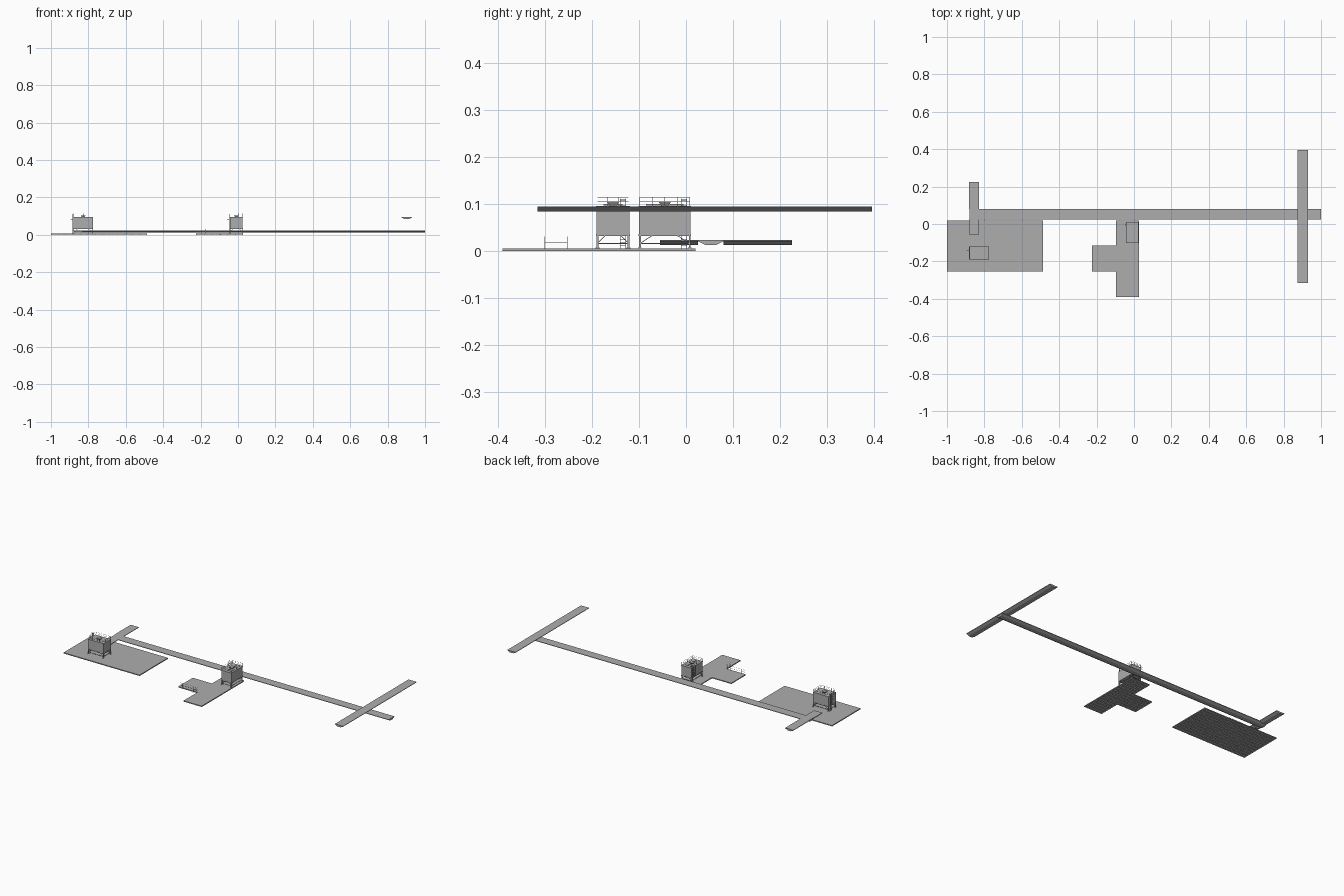
import bpy, bmesh
from mathutils import Vector, Matrix

if "Cube" in bpy.data.objects:
    bpy.data.objects.remove(bpy.data.objects["Cube"])

grey = bpy.data.materials.new("steel_grey")
grey.use_nodes = True
grey.diffuse_color = (0.42, 0.42, 0.42, 1)
grey.node_tree.nodes["Principled BSDF"].inputs["Base Color"].default_value = grey.diffuse_color


def finish(name, bm):
    bmesh.ops.recalc_face_normals(bm, faces=bm.faces)
    mesh = bpy.data.meshes.new(name)
    bm.to_mesh(mesh)
    bm.free()
    mesh.materials.append(grey)
    ob = bpy.data.objects.new(name, mesh)
    bpy.context.collection.objects.link(ob)
    return ob


def box(bm, lo, hi):
    lo, hi = Vector(lo), Vector(hi)
    m = Matrix.Translation((lo + hi) / 2) @ Matrix.Diagonal((*(hi - lo), 1))
    return bmesh.ops.create_cube(bm, size=1, matrix=m)


def bar(bm, a, b, w):
    a, b = Vector(a), Vector(b)
    d = b - a
    m = (Matrix.Translation((a + b) / 2) @ d.to_track_quat('Z', 'Y').to_matrix().to_4x4()
         @ Matrix.Diagonal((w, w, d.length, 1)))
    bmesh.ops.create_cube(bm, size=1, matrix=m)


def steps(a, b, n):
    return [a + (b - a) * i / n for i in range(n + 1)]


# Walkways: thin deck with a shallow tapering belly, extruded along its length
def walkway(name, start, end, top, axis):
    bm = bmesh.new()
    half = 0.0275
    section = [(-half, 0), (half, 0), (half, -0.003), (half * 0.4, -0.011),
               (-half * 0.4, -0.011), (-half, -0.003)]
    rings = []
    for p in (start, end):
        ring = []
        for u, v in section:
            co = (p[0], p[1] + u, top + v) if axis == 'x' else (p[0] + u, p[1], top + v)
            ring.append(bm.verts.new(co))
        rings.append(ring)
    n = len(section)
    for i in range(n):
        j = (i + 1) % n
        bm.faces.new((rings[0][i], rings[0][j], rings[1][j], rings[1][i]))
    for ring in rings:
        bm.faces.new(ring)
    finish(name, bm)


walkway("main_walkway", (-0.88, 0.0525), (1.0, 0.0525), 0.024, 'x')
walkway("short_walkway_front", (-0.855, -0.055), (-0.855, 0.025), 0.024, 'y')
walkway("short_walkway_back", (-0.855, 0.08), (-0.855, 0.225), 0.024, 'y')
walkway("high_walkway", (0.9025, -0.315), (0.9025, 0.395), 0.095, 'y')


# Platforms: deck plate over a grid of beams
def platform(name, x0, x1, y0, y1):
    bm = bmesh.new()
    box(bm, (x0, y0, 0.004), (x1, y1, 0.006))
    w = 0.0015
    for x in steps(x0 + w, x1 - w, max(3, round((x1 - x0) / 0.04))):
        box(bm, (x - w, y0, 0), (x + w, y1, 0.004))
    for y in steps(y0 + w, y1 - w, max(3, round((y1 - y0) / 0.025))):
        box(bm, (x0, y - w, 0.0005), (x1, y + w, 0.004))
    finish(name, bm)


platform("large_platform", -1.0, -0.487, -0.255, 0.02)
platform("stem_platform", -0.095, 0.028, -0.39, 0.02)
platform("side_platform", -0.225, -0.095, -0.255, -0.115)


# Railings: posts and two rails along a path
def railing(bm, points, z, height, gap=0.025, w=0.0007):
    for a, b in zip(points, points[1:]):
        a, b = Vector((*a, z)), Vector((*b, z))
        for f in (0.5, 1):
            up = Vector((0, 0, height * f))
            bar(bm, a + up, b + up, w)
        for t in steps(0, 1, max(1, round((b - a).length / gap))):
            p = a.lerp(b, t)
            bar(bm, p, p + Vector((0, 0, height)), w)


bm = bmesh.new()
railing(bm, [(-0.222, -0.252), (-0.098, -0.252), (-0.098, -0.3)], 0.006, 0.025)
finish("platform_railing", bm)


# Tank units: body on braced legs, with roof fittings, railing and a ladder
def unit(name, x0, x1, y0, y1):
    bm = bmesh.new()
    box(bm, (x0, y0, 0.035), (x1, y1, 0.094))
    finish(name + "_body", bm)

    bm = bmesh.new()
    e = 0.002
    box(bm, (x0 - 0.001, y0 - 0.001, 0.032), (x1 + 0.001, y1 + 0.001, 0.036))
    box(bm, (x0 - 0.001, y0 - 0.001, 0.093), (x1 + 0.001, y1 + 0.001, 0.096))
    corners = [(x0 + e, y0 + e), (x1 - e, y0 + e), (x1 - e, y1 - e), (x0 + e, y1 - e)]
    for i, (x, y) in enumerate(corners):
        box(bm, (x - e, y - e, 0.006), (x + e, y + e, 0.034))
        box(bm, (x - e * 2, y - e * 2, 0.006), (x + e * 2, y + e * 2, 0.0075))
        for nx, ny in (corners[i - 1], corners[(i + 1) % 4]):
            foot = Vector((x, y, 0.016))
            head = Vector((x + (nx - x) * 0.25, y + (ny - y) * 0.25, 0.033))
            bar(bm, foot, head, 0.0015)
        nx, ny = corners[(i + 1) % 4]
        bar(bm, (x, y, 0.016), (nx, ny, 0.016), 0.0015)
    finish(name + "_frame", bm)

    # Roof hopper and pipe
    bm = bmesh.new()
    cx, cy = (x0 + x1) / 2, (y0 + y1) / 2
    bmesh.ops.create_cone(bm, cap_ends=True, segments=4, radius1=0.011, radius2=0.018,
                          depth=0.008, matrix=Matrix.Translation((cx, cy, 0.1))
                          @ Matrix.Rotation(0.7854, 4, 'Z'))
    bar(bm, (cx, y0 + 0.015, 0.098), (cx, y1 - 0.015, 0.098), 0.003)
    finish(name + "_roof_hopper", bm)

    bm = bmesh.new()
    railing(bm, corners + corners[:1], 0.096, 0.018)
    finish(name + "_roof_railing", bm)

    # Ladder with side cage
    bm = bmesh.new()
    lx = x0 - 0.004
    for y in (y1 - 0.02, y1 - 0.008):
        bar(bm, (lx, y, 0.006), (lx, y, 0.112), 0.001)
    for z in steps(0.012, 0.108, 16):
        bar(bm, (lx, y1 - 0.02, z), (lx, y1 - 0.008, z), 0.0008)
    for z in steps(0.05, 0.11, 4):
        for y in (y1 - 0.02, y1 - 0.008):
            bar(bm, (lx, y, z), (lx - 0.012, y, z), 0.0007)
        bar(bm, (lx - 0.012, y1 - 0.02, z), (lx - 0.012, y1 - 0.008, z), 0.0007)
    for y in (y1 - 0.02, y1 - 0.008):
        bar(bm, (lx - 0.012, y, 0.05), (lx - 0.012, y, 0.11), 0.0007)
    finish(name + "_ladder", bm)


unit("left_tank".replace("left", "wide"), -0.88, -0.775, -0.19, -0.12)
unit("deep_tank", -0.043, 0.025, -0.1, 0.01)
